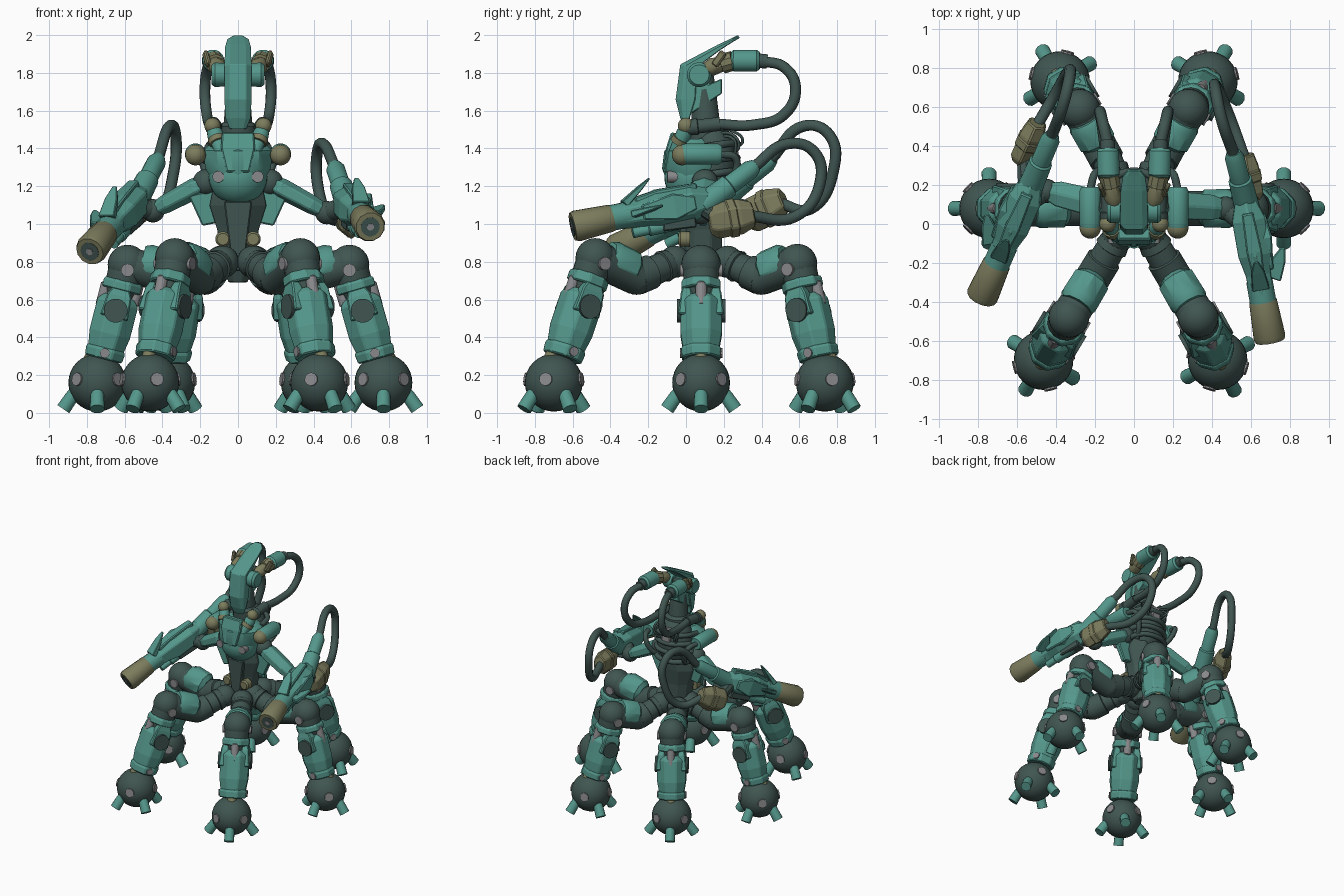
import bpy, bmesh
from math import cos, sin, pi, radians
from mathutils import Vector as V, Matrix

if "Cube" in bpy.data.objects:
    bpy.data.objects.remove(bpy.data.objects["Cube"])

def material(name, rgb):
    m = bpy.data.materials.new(name)
    m.diffuse_color = (*rgb, 1)
    m.use_nodes = True
    m.node_tree.nodes["Principled BSDF"].inputs["Base Color"].default_value = m.diffuse_color
    return m

GREEN = material("teal_paint", (.09, .31, .26))
DARK = material("dark_metal", (.052, .092, .082))
OLIVE = material("olive_metal", (.2, .2, .11))
GREY = material("grey_steel", (.25, .25, .26))
Z = V((0, 0, 1))

def finish(name, bm, mat, smooth=True, bevel=0):
    bmesh.ops.recalc_face_normals(bm, faces=bm.faces)
    for f in bm.faces:
        f.smooth = smooth
    for e in bm.edges:
        e.smooth = smooth and e.calc_face_angle(0) < radians(35)
    me = bpy.data.meshes.new(name)
    bm.to_mesh(me)
    bm.free()
    me.materials.append(mat)
    ob = bpy.data.objects.new(name, me)
    bpy.context.collection.objects.link(ob)
    if bevel:
        b = ob.modifiers.new("edge_bevel", 'BEVEL')
        b.width, b.segments, b.limit_method = bevel, 1, 'ANGLE'
    return ob

def skin(name, rings, mat, smooth=False, bevel=0):
    bm = bmesh.new()
    vs = [[bm.verts.new(p) for p in r] for r in rings]
    n = len(vs[0])
    for a, b in zip(vs, vs[1:]):
        for i in range(n):
            bm.faces.new((a[i], a[(i + 1) % n], b[(i + 1) % n], b[i]))
    bm.faces.new(vs[0])
    bm.faces.new(vs[-1])
    return finish(name, bm, mat, smooth, bevel)

def rod(name, a, b, prof, mat, n=16, up=Z):
    """Straight body from a to b; prof = radius or [(t, radius or (side, up))]."""
    a, b = V(a), V(b)
    d = (b - a).normalized()
    if abs(d.dot(up)) > .99:
        up = V((0, 1, 0))
    s = d.cross(up).normalized()
    v = s.cross(d)
    if not isinstance(prof, list):
        prof = [(0, prof), (1, prof)]
    rings = []
    for t, r in prof:
        w, h = r if isinstance(r, tuple) else (r, r)
        k = 1 / cos(pi / n)
        rings.append([a.lerp(b, t) + s * w * k * cos(2 * pi * (i + .5) / n)
                      + v * h * k * sin(2 * pi * (i + .5) / n) for i in range(n)])
    return skin(name, rings, mat, n >= 10, .007 if n < 10 else 0)

def ball(name, c, r, mat, seg=24):
    bm = bmesh.new()
    r = r if isinstance(r, tuple) else (r, r, r)
    bmesh.ops.create_uvsphere(bm, u_segments=seg, v_segments=seg // 2, radius=1,
                              matrix=Matrix.Translation(c) @ Matrix.Diagonal((*r, 1)))
    return finish(name, bm, mat)

def hose(name, pts, r, mat=DARK):
    cu = bpy.data.curves.new(name, 'CURVE')
    cu.dimensions = '3D'
    cu.bevel_depth, cu.bevel_resolution, cu.resolution_u = r, 3, 8
    cu.use_fill_caps = True
    sp = cu.splines.new('BEZIER')
    sp.bezier_points.add(len(pts) - 1)
    for bp, p in zip(sp.bezier_points, pts):
        bp.co = p
        bp.handle_left_type = bp.handle_right_type = 'AUTO'
    cu.materials.append(mat)
    ob = bpy.data.objects.new(name, cu)
    bpy.context.collection.objects.link(ob)

# ---- legs: root, knee, foot centre
def leg(tag, root, knee, foot):
    H, K, F = V(root), V(knee), V(foot)
    out = V((F.x - H.x, F.y - H.y, 0)).normalized()
    tan = out.cross(Z)
    P = lambda t: K.lerp(F, t)
    mid = H.lerp(K, .48)
    mid.z = .715
    # thigh
    ball(tag + "_hip_joint", H, .085, DARK)
    rod(tag + "_inner_thigh", H, mid, [(0, .07), (.3, .085), (.32, .075), (.6, .078), (.62, .09), (1, .09)], DARK)
    ball(tag + "_thigh_bend", mid, .09, DARK)
    rod(tag + "_outer_thigh", mid, K, [(0, .09), (1, .095)], DARK)
    up = V((0, 0, .032))
    rod(tag + "_thigh_cover", mid.lerp(K, .05) + up, mid.lerp(K, .72) + up,
        [(0, .07), (.15, .097), (.8, .1), (1, .085)], GREEN, 10)
    # knee
    ball(tag + "_knee", K, .105, DARK)
    rod(tag + "_knee_block", K, P(.27), [(0, .095), (.6, .092), (1, .07)], DARK)
    rod(tag + "_knee_axle", K - tan * .112 - Z * .03, K + tan * .112 - Z * .03, .034, GREY, 12)
    rod(tag + "_knee_collar", P(.13), P(.22), [(0, .085), (.2, .103), (1, .103)], GREEN, 8, out)
    # shin
    rod(tag + "_shin_core", P(.2), P(.85), .055, GREY)
    for s in (-1, 1):
        rod(tag + "_shin_strut", P(.15) + out * .085 * s, P(.35) + out * .085 * s, .03, GREY, 8)
        rod(tag + "_shin_wing", P(.19) + tan * .075 * s, P(.45) + tan * .085 * s,
            [(0, (.04, .02)), (.3, (.065, .03)), (1, (.075, .035))], GREEN, 4, tan)
    rod(tag + "_shin_shell", P(.27), P(.78), [(0, .08), (.1, .11), (.62, .11), (.8, .1), (1, .088)], GREEN, 8, out)
    rod(tag + "_shin_hem", P(.7), P(.8), [(0, .095), (.2, .106), (1, .1)], GREEN, 8, out)
    rod(tag + "_shin_disc", P(.39) - tan * .128, P(.39) + tan * .128, .063, DARK, 20)
    rod(tag + "_shin_pin", P(.75) - tan * .112, P(.75) + tan * .112, .025, GREY, 10)
    # ankle and foot
    rod(tag + "_ankle", P(.76), F, .05, DARK)
    rod(tag + "_ankle_piston", P(.74) + out * .06, P(.96) + out * .09, .035, OLIVE, 12)
    ball(tag + "_foot_ball", F, .153, DARK, 32)
    for i in range(4):
        d = Matrix.Rotation(i * pi / 2, 3, 'Z') @ out
        g = V((F.x, F.y, 0))
        rod(tag + "_toe", g + d * .09 + Z * .15, g + d * .18 + Z * .02, [(0, .027), (.5, .036), (1, .038)], GREEN, 12)
        e = Matrix.Rotation(pi / 4, 3, 'Z') @ d
        rod(tag + "_foot_bolt", F + (e + Z * .12) * .13, F + (e + Z * .12) * .157, .034, GREY, 10)

leg("front_left_leg", (-.08, -.06, .8), (-.335, -.48, .82), (-.465, -.70, .16))
leg("front_right_leg", (.08, -.06, .8), (.33, -.48, .82), (.43, -.70, .16))
leg("mid_left_leg", (-.09, .08, .8), (-.585, .08, .785), (-.745, .08, .16))
leg("mid_right_leg", (.09, .08, .8), (.59, .08, .785), (.77, .08, .16))
leg("back_left_leg", (-.08, .22, .8), (-.28, .59, .79), (-.38, .735, .16))
leg("back_right_leg", (.08, .22, .8), (.28, .59, .79), (.38, .735, .16))

# ---- pelvis and waist
rod("waist", (0, .09, .69), (0, .09, 1.2),
    [(0, (.05, .06)), (.2, (.085, .1)), (.55, (.11, .1)), (.8, (.15, .115)), (1, (.13, .12))], DARK, 8)
rod("waist_front_panel", (0, -.01, .75), (0, -.01, 1.12), [(0, (.03, .02)), (1, (.075, .03))], DARK, 4)
for s in (-1, 1):
    rod("waist_disc", (.08 * s, -.04, .92), (.08 * s, .02, .92), [(0, .03), (.2, .04), (1, .04)], OLIVE, 16)
    rod("waist_side_plate", (.14 * s, .09, 1.0), (.175 * s, .09, 1.17), [(0, (.02, .05)), (1, (.025, .09))], GREEN, 4)

# ---- chest
ball("chest_front", (0, .03, 1.25), (.155, .145, .15), GREEN, 32)
rod("chest_armour", (0, .05, 1.22), (0, .04, 1.45),
    [(0, (.13, .14)), (.35, (.175, .165)), (.75, (.18, .15)), (1, (.12, .09))], GREEN, 10)
rod("chest_plate", (0, -.09, 1.27), (0, -.05, 1.48), [(0, (.06, .03)), (.6, (.09, .04)), (1, (.085, .03))], GREEN, 4)
ball("back_shell", (0, .14, 1.33), (.15, .13, .21), DARK, 32)
for i in range(4):
    z = 1.2 + i * .075
    hose("back_rib", [(x, y, z - .02 * (y < .2)) for x, y in
                      ((-.16, .08), (-.13, .21), (0, .27), (.13, .21), (.16, .08))], .02)
rod("spine_plate", (0, .255, 1.34), (0, .245, 1.47), (.04, .025), GREY, 4)
for s in (-1, 1):
    rod("chest_bolt", (.105 * s, -.1, 1.25), (.1 * s, .0, 1.25), .03, GREY, 12)
    # shoulder pods
    x = .225 * s
    rod("shoulder_pod", (x, -.02, 1.37), (x, .19, 1.37), [(0, .05), (.08, .056), (.9, .056), (1, .045)], GREEN, 20)
    ball("shoulder_cap", (x, -.02, 1.365), .055, OLIVE)
    rod("shoulder_mount", (.12 * s, .08, 1.35), (x, .08, 1.37), .04, DARK, 12)
    hose("shoulder_hose", [(x, .18, 1.37), (.2 * s, .26, 1.35), (.16 * s, .25, 1.25), (.12 * s, .18, 1.18)], .02)
    # neck connectors
    rod("neck_connector", (.13 * s, .01, 1.51), (.13 * s, .18, 1.53), [(0, .04), (.3, .045), (.32, .037), (1, .037)], DARK)
    ball("neck_connector_cap", (.135 * s, 0, 1.52), .043, OLIVE)
    rod("collar_strut", (.09 * s, -.06, 1.38), (.13 * s, .0, 1.5), [(0, .03), (.8, .042), (1, .035)], GREEN, 12)
    rod("collar_ring", (.105 * s, -.04, 1.43), (.115 * s, -.025, 1.455), .046, OLIVE, 12)
    for i in range(3):
        hose("back_wire", [(.06 * s, .15, 1.5 - i * .02), (.1 * s, .25, 1.49 - i * .02),
                           (.09 * s, .3 - i * .02, 1.44 - i * .03), (.06 * s, .24, 1.4 - i * .03)], .008)

# ---- head
rod("neck", (0, .11, 1.42), (0, .09, 1.82), [(0, .1), (.25, .1), (.3, .075), (.8, .06), (1, .05)], DARK, 16)
crest = [((.275, 2.0), (.285, 1.985), .03), ((.245, 1.985), (.25, 1.965), .057),
         ((.17, 1.95), (.18, 1.92), .068), ((-.03, 1.845), (.06, 1.83), .072),
         ((-.055, 1.66), (.05, 1.66), .072), ((-.03, 1.56), (.02, 1.56), .066), ((-.005, 1.5), (.015, 1.51), .045)]
rings = []
for o, i, w in crest:
    o, i = V((0, *o)), V((0, *i))
    m, X = o.lerp(i, .3), V((w, 0, 0))
    rings.append([i - X, m - X, o - X * .6, o + X * .6, m + X, i + X])
skin("head_crest", rings, GREEN, bevel=.004)
cheek = ((-.01, 1.56), (.19, 1.69), (.19, 1.77), (.12, 1.74), (.06, 1.83), (-.02, 1.8))
skin("head_cheeks", [[(x, y, z) for y, z in cheek] for x in (-.062, .062)], GREEN, bevel=.005)
for s in (-1, 1):
    rod("head_hinge", (.05 * s, .07, 1.79), (.14 * s, .07, 1.79), [(0, .06), (.8, .065), (1, .052)], GREEN, 20)
    rod("head_pod_arm", (.1 * s, .1, 1.82), (.13 * s, .25, 1.865), [(0, .03), (.25, .045), (.6, .038), (.62, .05), (1, .05)], OLIVE, 10)
    rod("head_pod", (.13 * s, .24, 1.865), (.135 * s, .39, 1.865), [(0, .045), (.08, .057), (.9, .057), (1, .045)], GREEN, 16)
    rod("head_pod_cap", (.135 * s, .38, 1.865), (.135 * s, .43, 1.86), .038, DARK, 16)
    rod("head_pod_clip", (.155 * s, .15, 1.84), (.175 * s, .2, 1.91), (.012, .02), OLIVE, 4)
    hose("head_hose", [(.135 * s, .41, 1.862), (.16 * s, .52, 1.83), (.175 * s, .58, 1.72), (.165 * s, .52, 1.58),
                       (.145 * s, .36, 1.525), (.13 * s, .15, 1.53)], .029)

# ---- arms with cannons
def arm(tag, sg, tip, neck, rear, tail, block, elbow, loop):
    tip, neck, rear, tail, block, elbow = map(V, (tip, neck, rear, tail, block, elbow))
    sh = V((.17 * sg, .1, 1.22))
    ball(tag + "_shoulder", sh, .07, DARK)
    rod(tag + "_upper_arm", sh, elbow, [(0, (.05, .04)), (.2, (.07, .05)), (.75, (.065, .045)), (1, (.04, .035))], GREEN, 6)
    ball(tag + "_elbow", elbow, .062, DARK)
    f = (neck - rear).normalized()
    side = f.cross(Z).normalized() * (1 if f.cross(Z).x * sg > 0 else -1)
    up = side.cross(f) if side.cross(f).z > 0 else f.cross(side)
    M = neck.lerp(rear, .5)
    rod(tag + "_elbow_link", elbow, rear.lerp(neck, .3), .05, DARK, 12)
    rod(tag + "_cannon_body", rear, neck,
        [(0, (.05, .055)), (.2, (.085, .09)), (.55, (.085, .095)), (.75, (.065, .07)), (1, (.06, .06))], GREEN, 6)
    rod(tag + "_cannon_top_rail", M - f * .2 + up * .07, M + f * .14 + up * .07, [(0, (.03, .03)), (.6, (.04, .035)), (1, (.03, .015))], GREEN, 4)
    rod(tag + "_cannon_side_plate", M - f * .17 + side * .075, M + f * .12 + side * .07,
        [(0, (.015, .035)), (.4, (.03, .07)), (1, (.012, .04))], GREEN, 4)
    rod(tag + "_cannon_collar", neck - f * .09, neck + f * .02, .068, GREEN, 12)
    rod(tag + "_muzzle", neck, tip, [(0, .062), (.1, .072), (.9, .082), (1, .074)], OLIVE, 12)
    rod(tag + "_muzzle_bore", tip - f * .02, tip + f * .004, .05, DARK, 16)
    rod(tag + "_muzzle_core", tip - f * .02, tip + f * .008, .018, GREY, 10)
    rod(tag + "_top_fin", M + f * .2 + up * .06, M + f * .04 + up * .17, [(0, (.045, .02)), (.6, (.035, .012)), (1, (.012, .004))], GREEN, 4)
    rod(tag + "_side_fin", M + f * .17 + side * .07, M + f * .02 + side * .15 + up * .02,
        [(0, (.045, .02)), (.6, (.035, .012)), (1, (.012, .006))], GREEN, 4)
    rod(tag + "_lower_barrel", M - f * .12 - up * .09, M + f * .18 - up * .1, [(0, .035), (.7, .035), (.72, .027), (1, .027)], GREEN, 12)
    rod(tag + "_lower_barrel_mount", M - up * .1 - f * .16, M - up * .09 + f * .02, (.04, .03), DARK, 4)
    rod(tag + "_rear_cylinder", rear.lerp(tail, -.2), tail, [(0, .065), (.5, .06), (.52, .05), (.9, .05), (1, .035)], GREEN, 16)
    rod(tag + "_power_block", block + f * .12, block - f * .12, [(0, (.04, .06)), (.15, (.06, .085)), (.7, (.06, .085)), (1, (.045, .06))], OLIVE, 6)
    rod(tag + "_power_block_band", block + f * .02, block - f * .03, (.066, .092), OLIVE, 6)
    rod(tag + "_block_link", block + f * .05, rear + f * .08, .045, DARK, 10)
    hose(tag + "_cable", [tail.lerp(rear, .05), *map(V, loop), block - f * .08], .03)

arm("right", 1, (.70, -.60, .985), (.66, -.38, 1.035), (.57, .13, 1.13), (.51, .37, 1.31), (.59, .24, 1.03),
    (.47, .08, 1.06), [(.45, .54, 1.425), (.42, .68, 1.38), (.42, .71, 1.22), (.48, .58, 1.04)])
arm("left", -1, (-.785, -.38, .855), (-.70, -.19, .96), (-.52, .22, 1.16), (-.42, .46, 1.35), (-.54, .42, 1.08),
    (-.45, .17, 1.07), [(-.36, .63, 1.52), (-.33, .76, 1.47), (-.34, .78, 1.28), (-.41, .66, 1.08)])
